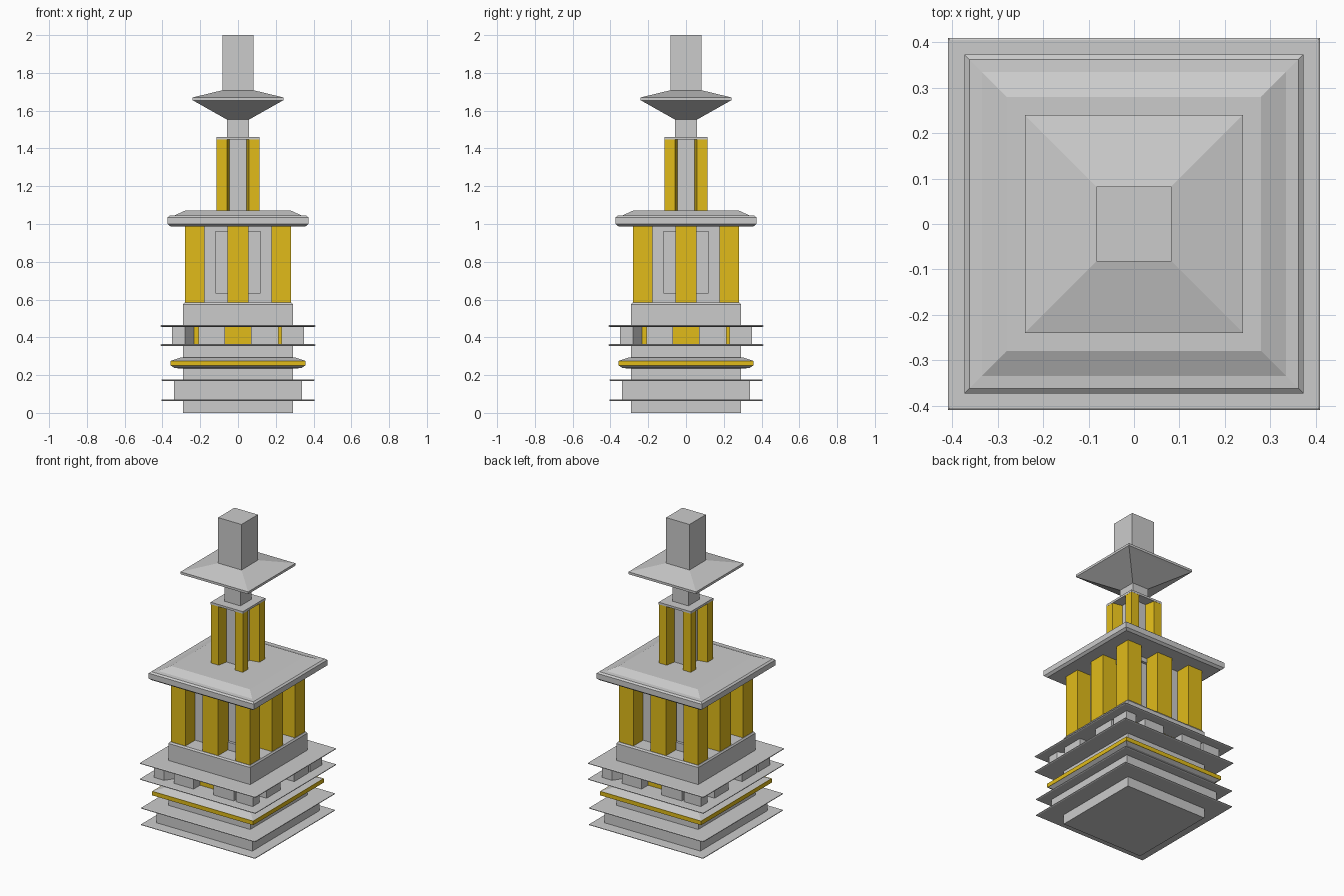
import bpy, math
from mathutils import Matrix

if "Cube" in bpy.data.objects:
    bpy.data.objects.remove(bpy.data.objects["Cube"])

gold = bpy.data.materials.new("gold")
gold.diffuse_color = (0.75, 0.5, 0.01, 1)
gold.use_nodes = True
gold.node_tree.nodes["Principled BSDF"].inputs["Base Color"].default_value = gold.diffuse_color


def make(name, verts, faces, mat=None):
    me = bpy.data.meshes.new(name)
    me.from_pydata(verts, [], faces)
    ob = bpy.data.objects.new(name, me)
    bpy.context.collection.objects.link(ob)
    if mat:
        me.materials.append(mat)
    return ob


def tier(name, profile, mat=None):
    """Square loft through (half width, z) pairs, capped at both ends."""
    verts, faces = [], []
    for h, z in profile:
        verts += [(-h, -h, z), (h, -h, z), (h, h, z), (-h, h, z)]
    n = len(profile)
    for i in range(n - 1):
        for k in range(4):
            a, b = 4 * i + k, 4 * i + (k + 1) % 4
            faces.append((a, b, b + 4, a + 4))
    faces += [(3, 2, 1, 0), tuple(range(4 * n - 4, 4 * n))]
    return make(name, verts, faces, mat)


def prism_ring(name, outline, z0, z1, mat=None):
    """Upright prism (counter-clockwise outline) repeated on all four sides."""
    n = len(outline)
    verts = [(x, y, z) for z in (z0, z1) for x, y in outline]
    faces = [(i, (i + 1) % n, (i + 1) % n + n, i + n) for i in range(n)]
    faces += [tuple(reversed(range(n))), tuple(range(n, 2 * n))]
    for q in range(4):
        ob = make(f"{name}_{q + 1}", verts, faces, mat)
        ob.data.transform(Matrix.Rotation(q * math.pi / 2, 4, 'Z'))


def rect(x0, x1, y0, y1):
    return [(x0, y0), (x1, y0), (x1, y1), (x0, y1)]


# Stepped base
tier("base_foot", [(0.29, 0), (0.29, 0.062)])
for name, z, h in (("lower_plate", 0.062, 0.405), ("second_plate", 0.168, 0.405),
                   ("third_plate", 0.354, 0.41), ("fourth_plate", 0.456, 0.41)):
    tier(name, [(h - 0.005, z), (h, z + 0.003), (h, z + 0.007), (h - 0.005, z + 0.01)])
tier("lower_block", [(0.34, 0.072), (0.34, 0.168)])
tier("waist_block", [(0.29, 0.178), (0.29, 0.354)])

# Gold moulding with sloped grey edges
tier("moulding_underside", [(0.29, 0.235), (0.335, 0.237), (0.355, 0.25)])
tier("gold_moulding", [(0.358, 0.25), (0.358, 0.276)], gold)
tier("moulding_top", [(0.355, 0.276), (0.305, 0.293), (0.29, 0.294)])

# Gold frieze with grey blocks
tier("frieze_core", [(0.285, 0.364), (0.285, 0.456)], gold)
prism_ring("frieze_corner_block",
           [(0.23, -0.35), (0.35, -0.35), (0.35, -0.28), (0.28, -0.23), (0.23, -0.23)],
           0.364, 0.456)
prism_ring("frieze_left_block", rect(-0.21, -0.07, -0.35, -0.27), 0.364, 0.456)
prism_ring("frieze_right_block", rect(0.07, 0.215, -0.35, -0.27), 0.364, 0.456)

# Pedestal and columned chamber
tier("pedestal", [(0.29, 0.466), (0.29, 0.575), (0.283, 0.585)])
prism_ring("chamber_corner_column", rect(0.177, 0.28, -0.28, -0.177), 0.585, 0.99, gold)
prism_ring("chamber_middle_column", rect(-0.055, 0.055, -0.28, -0.177), 0.585, 0.99, gold)
tier("chamber_core", [(0.165, 0.585), (0.165, 0.99)])
# Wall frames around a shallow niche
prism_ring("niche_corner_post", rect(0.12, 0.182, -0.182, -0.12), 0.585, 0.99)
prism_ring("niche_sill", rect(-0.12, 0.12, -0.182, -0.16), 0.585, 0.635)
prism_ring("niche_lintel", rect(-0.12, 0.12, -0.182, -0.16), 0.96, 0.99)

# Main roof
tier("main_roof", [(0.358, 0.988), (0.373, 1.0), (0.373, 1.035), (0.362, 1.044),
                   (0.335, 1.046), (0.28, 1.071)])

# Upper turret
tier("turret_core", [(0.05, 1.071), (0.05, 1.447)])
prism_ring("turret_column",
           [(0.058, -0.113), (0.113, -0.113), (0.113, -0.058), (0.045, -0.045)],
           1.071, 1.447, gold)
tier("turret_cap", [(0.114, 1.447), (0.114, 1.461)])
tier("neck", [(0.057, 1.461), (0.057, 1.555)])

# Upper roof and spire
tier("upper_roof", [(0.057, 1.552), (0.222, 1.645), (0.24, 1.655), (0.24, 1.67), (0.083, 1.708)])
tier("spire", [(0.083, 1.7), (0.083, 2.0)])
